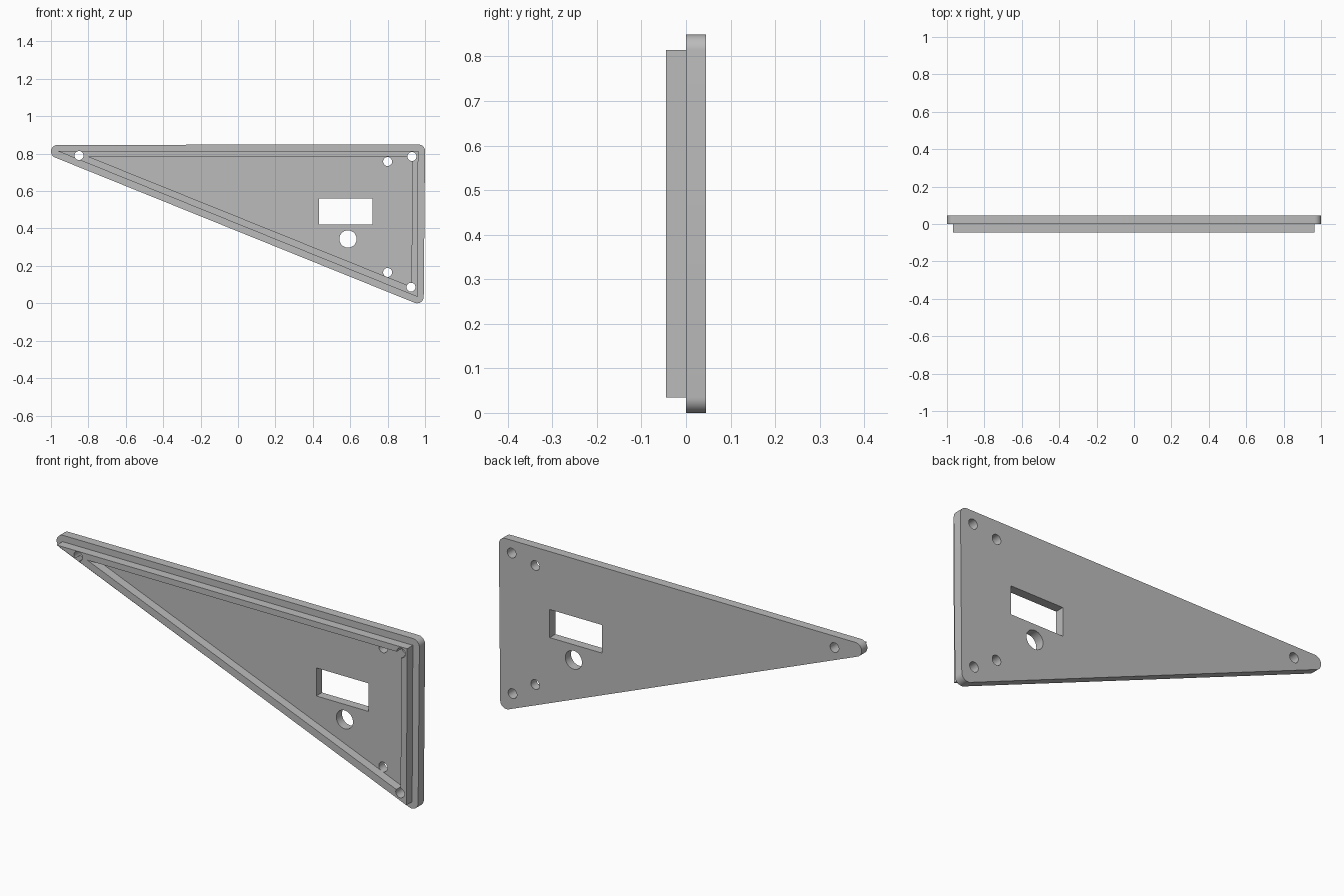
import bpy, bmesh
from math import cos, sin, tau
from mathutils import Vector
from mathutils.geometry import convex_hull_2d

if "Cube" in bpy.data.objects:
    bpy.data.objects.remove(bpy.data.objects["Cube"])

grey = bpy.data.materials.new("plain_grey")
grey.use_nodes = True
grey.diffuse_color = (0.5, 0.5, 0.5, 1)
grey.node_tree.nodes["Principled BSDF"].inputs["Base Color"].default_value = (0.5, 0.5, 0.5, 1)


def prism(name, outline, y0, y1):
    """Extrude an (x, z) outline along y."""
    bm = bmesh.new()
    face = bm.faces.new([bm.verts.new((x, y0, z)) for x, z in outline])
    new = bmesh.ops.extrude_face_region(bm, geom=[face])["geom"]
    verts = [v for v in new if isinstance(v, bmesh.types.BMVert)]
    bmesh.ops.translate(bm, verts=verts, vec=(0, y1 - y0, 0))
    bmesh.ops.recalc_face_normals(bm, faces=bm.faces)
    mesh = bpy.data.meshes.new(name)
    bm.to_mesh(mesh)
    bm.free()
    mesh.materials.append(grey)
    obj = bpy.data.objects.new(name, mesh)
    bpy.context.collection.objects.link(obj)
    return obj


def circle(x, z, r, n=32):
    return [(x + r * cos(tau * i / n), z + r * sin(tau * i / n)) for i in range(n)]


def select(obj):
    bpy.ops.object.select_all(action="DESELECT")
    obj.select_set(True)
    bpy.context.view_layer.objects.active = obj


def cut(obj, outline, y0=-0.2, y1=0.2):
    cutter = prism("cutter", outline, y0, y1)
    cutter.hide_render = True
    select(obj)
    mod = obj.modifiers.new("cut", "BOOLEAN")
    mod.operation, mod.solver, mod.object = "DIFFERENCE", "EXACT", cutter
    bpy.ops.object.modifier_apply(modifier=mod.name)
    bpy.data.objects.remove(cutter)


# Rounded triangular face plate: hull of three corner circles
THICK = 0.045
corners = [(-0.965, 0.812), (0.965, 0.814), (0.958, 0.035)]
points = [Vector(p) for c in corners for p in circle(*c, 0.035)]
plate = prism("face_plate", [points[i] for i in convex_hull_2d(points)], 0, THICK)

# Raised locating rim on the front, with sharp corners
rim = prism("locating_rim", [(-0.968, 0.815), (0.964, 0.815), (0.96, 0.034)], -THICK, 0)
cut(rim, [(-0.80, 0.785), (0.931, 0.785), (0.928, 0.088)])

# Screw holes through plate and rim
corner_screws = [(-0.85, 0.79), (0.93, 0.785), (0.925, 0.086)]
inner_screws = [(0.80, 0.758), (0.80, 0.165)]
for x, z in corner_screws + inner_screws:
    cut(plate, circle(x, z, 0.024))
    cut(rim, circle(x, z, 0.024))

# Display window and button hole
cut(plate, [(0.432, 0.42), (0.72, 0.42), (0.72, 0.56), (0.432, 0.56)])
cut(plate, circle(0.588, 0.344, 0.046, 48))

for obj in (plate, rim):
    select(obj)
    bpy.ops.object.shade_smooth_by_angle(angle=0.6)
